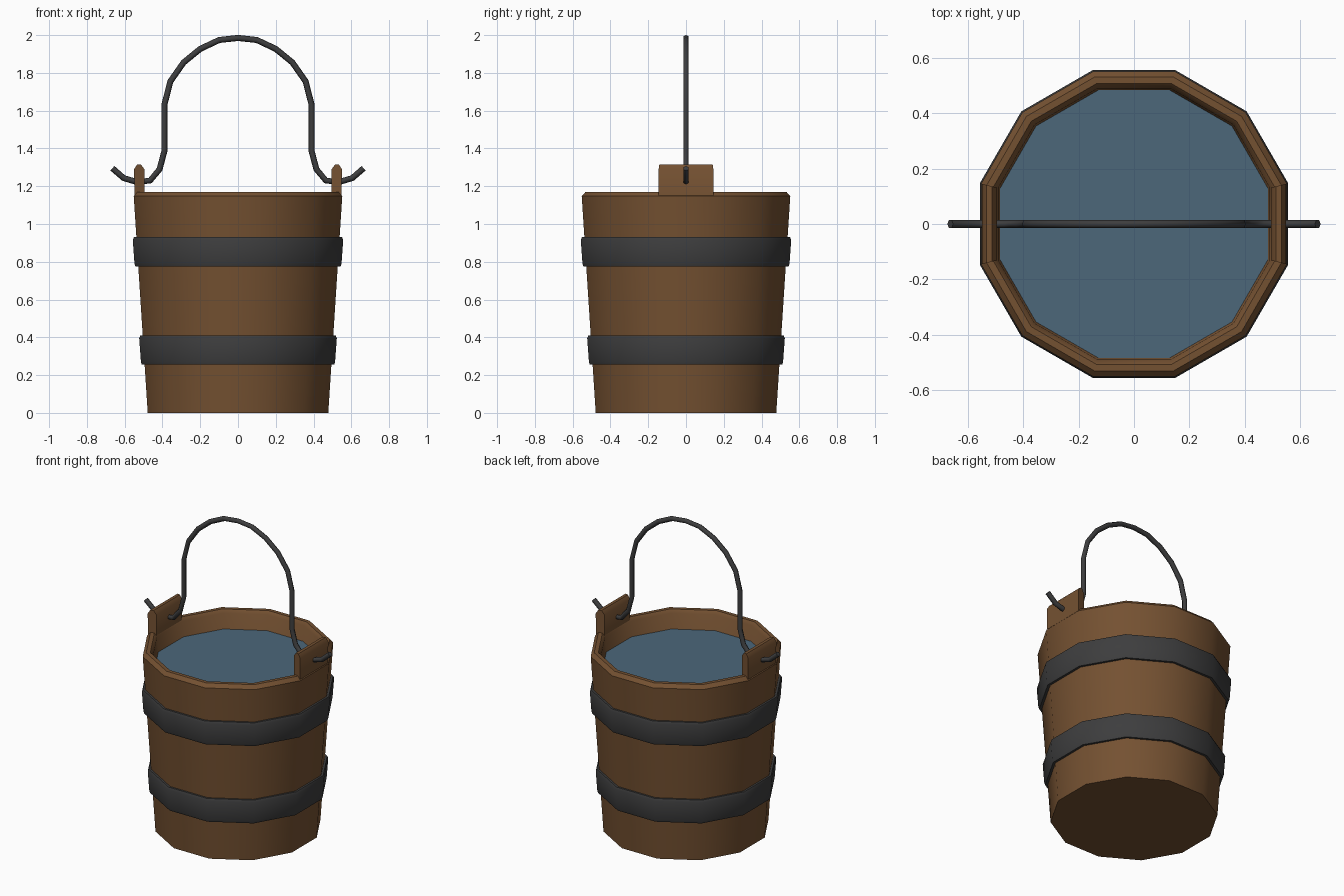
import bpy, bmesh, math
from mathutils import Vector

if "Cube" in bpy.data.objects:
    bpy.data.objects.remove(bpy.data.objects["Cube"])

SIDES = 12
COS = math.cos(math.pi / SIDES)


def material(name, rgb):
    m = bpy.data.materials.new(name)
    m.diffuse_color = (*rgb, 1)
    m.use_nodes = True
    m.node_tree.nodes["Principled BSDF"].inputs["Base Color"].default_value = m.diffuse_color
    return m


wood = material("brown wood", (0.175, 0.082, 0.031))
iron = material("dark iron", (0.047, 0.047, 0.048))
blue = material("blue water", (0.072, 0.135, 0.195))


def finish(name, bm, mat, angle=40):
    bmesh.ops.recalc_face_normals(bm, faces=bm.faces)
    me = bpy.data.meshes.new(name)
    bm.to_mesh(me)
    bm.free()
    me.materials.append(mat)
    ob = bpy.data.objects.new(name, me)
    bpy.context.collection.objects.link(ob)
    bpy.ops.object.select_all(action='DESELECT')
    ob.select_set(True)
    bpy.context.view_layer.objects.active = ob
    bpy.ops.object.shade_smooth_by_angle(angle=math.radians(angle))
    return ob


def ring(bm, apothem, z):
    """Twelve-sided ring with flat sides facing the axes."""
    out = []
    for i in range(SIDES):
        a = (i + 0.5) * 2 * math.pi / SIDES
        r = apothem / COS
        out.append(bm.verts.new((r * math.cos(a), r * math.sin(a), z)))
    return out


def bridge(bm, a, b):
    n = len(a)
    for i in range(n):
        j = (i + 1) % n
        bm.faces.new((a[i], a[j], b[j], b[i]))


def lathe(name, profile, mat, closed):
    """Closed profiles make hoops, open ones are capped at both ends."""
    bm = bmesh.new()
    rings = [ring(bm, r, z) for r, z in profile]
    for a, b in zip(rings, rings[1:]):
        bridge(bm, a, b)
    if closed:
        bridge(bm, rings[-1], rings[0])
    else:
        bm.faces.new(rings[0])
        bm.faces.new(rings[-1])
    return finish(name, bm, mat)


# tapered tub with a chamfered rim and hollow inside
lathe("tub", [(0.478, 0), (0.552, 1.147), (0.532, 1.17), (0.508, 1.17),
              (0.491, 1.15), (0.42, 0.08)], wood, False)

# two hoops that follow the taper
for name, z0, z1, r0, r1 in (("lower_hoop", 0.255, 0.41, 0.512, 0.523),
                             ("upper_hoop", 0.775, 0.93, 0.546, 0.557)):
    lathe(name, [(r0 - 0.03, z0), (r0 - 0.003, z0), (r0 + 0.002, z0 + 0.015),
                 (r1, z1 - 0.015), (r1 - 0.006, z1), (r1 - 0.03, z1)], iron, True)

# water surface
bm = bmesh.new()
bm.faces.new(ring(bm, 0.486, 1.05))
finish("water", bm, blue)

# raised lugs with a peaked top, left and right
for side, s in (("left", -1), ("right", 1)):
    bm = bmesh.new()
    outline = [(0.496, 1.10), (0.547, 1.10), (0.55, 1.29), (0.534, 1.315),
               (0.514, 1.315), (0.496, 1.29)]
    ends = []
    for d in (-1, 1):
        ends.append([bm.verts.new((s * x, d * (0.132 + (x - 0.496) * 0.24), z))
                     for x, z in outline])
        bm.faces.new(ends[-1])
    bridge(bm, *ends)
    finish(side + "_lug", bm, wood)

# bail handle: half path mirrored, swept with a hexagonal section
half = [(0.665, 1.295), (0.605, 1.243), (0.535, 1.222), (0.465, 1.23),
        (0.415, 1.29), (0.39, 1.385), (0.39, 1.63), (0.358, 1.755),
        (0.288, 1.855), (0.2, 1.927), (0.1, 1.974)]
path = half + [(0, 1.985)] + [(-x, z) for x, z in reversed(half)]
pts = [Vector((x, 0, z)) for x, z in path]
bm = bmesh.new()
loops = []
for i, p in enumerate(pts):
    t = (pts[min(i + 1, len(pts) - 1)] - pts[max(i - 1, 0)]).normalized()
    side = Vector((-t.z, 0, t.x))
    loops.append([bm.verts.new(p + 0.016 * (math.cos(k * math.pi / 3) * side
                                            + math.sin(k * math.pi / 3) * Vector((0, 1, 0))))
                  for k in range(6)])
for a, b in zip(loops, loops[1:]):
    bridge(bm, a, b)
bm.faces.new(loops[0])
bm.faces.new(loops[-1])
finish("bail_handle", bm, iron, 65)
